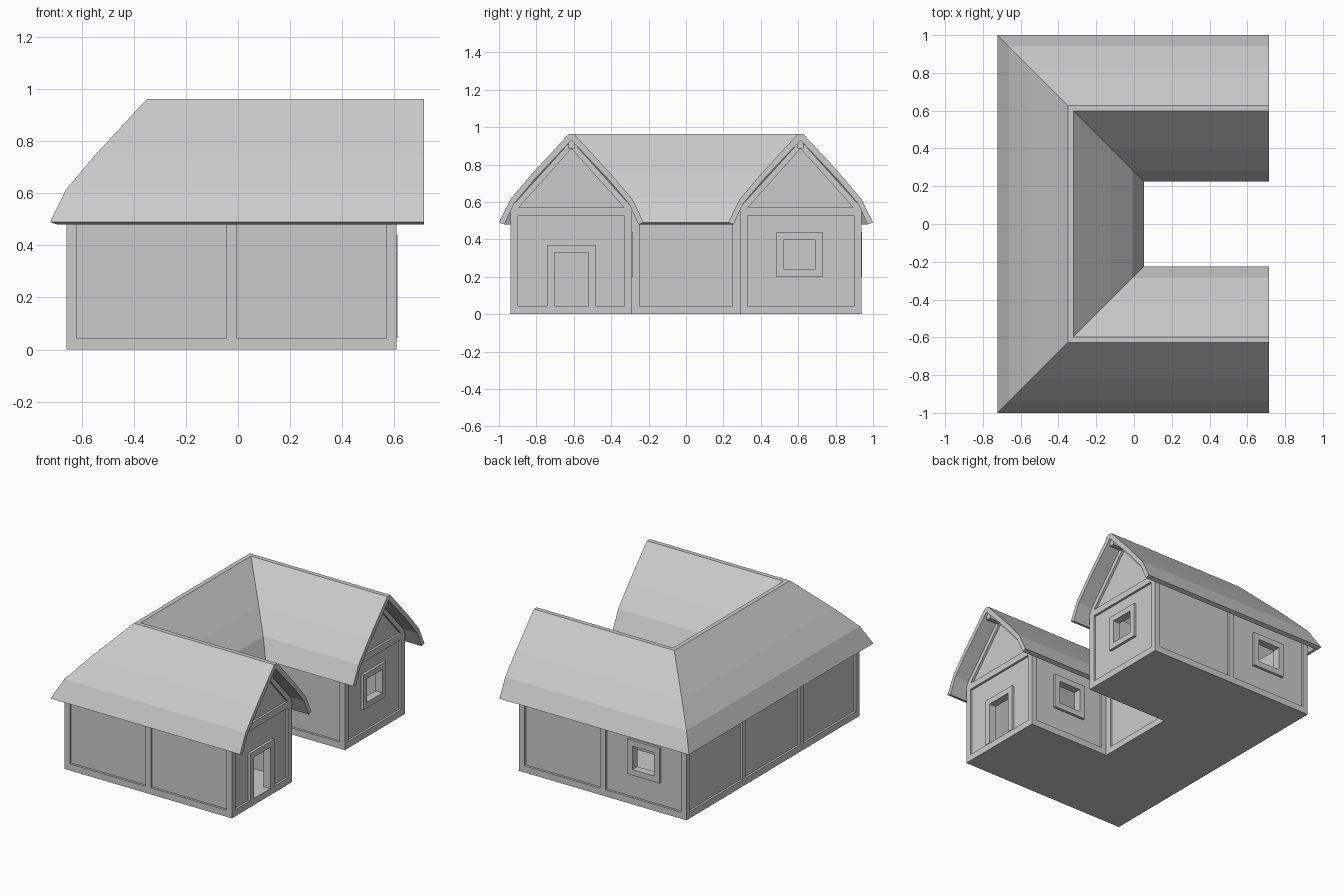
import bpy, bmesh
from mathutils import Vector

if "Cube" in bpy.data.objects:
    bpy.data.objects.remove(bpy.data.objects["Cube"])

grey = bpy.data.materials.new("plain grey")
grey.diffuse_color = (0.6, 0.6, 0.6, 1)
grey.use_nodes = True
grey.node_tree.nodes["Principled BSDF"].inputs["Base Color"].default_value = grey.diffuse_color

RIDGE_Y, RIDGE_X = 0.6125, -0.335   # centre lines of wings and rear range
HALF = 0.325                        # half width of each range
END_X = 0.61                        # gable wall plane
BASE, BEAM, TOP = 0.045, 0.525, 0.57
RECESS, THICK = 0.015, 0.05


def finish(name, bm):
    bmesh.ops.recalc_face_normals(bm, faces=bm.faces)
    me = bpy.data.meshes.new(name)
    bm.to_mesh(me)
    bm.free()
    me.materials.append(grey)
    ob = bpy.data.objects.new(name, me)
    bpy.context.collection.objects.link(ob)
    return ob


def prism(bm, pts, offset):
    """Extrude a planar polygon by an offset vector."""
    a = [bm.verts.new(p) for p in pts]
    b = [bm.verts.new(Vector(p) + Vector(offset)) for p in pts]
    n = len(pts)
    bm.faces.new(a)
    bm.faces.new(b[::-1])
    for i in range(n):
        j = (i + 1) % n
        bm.faces.new((a[j], a[i], b[i], b[j]))


def wall(name, p0, p1, mids=(), opening=None, end_post=False):
    """Timber framed wall between two plan points, outside on the right."""
    p0, p1 = Vector((*p0, 0)), Vector((*p1, 0))
    length = (p1 - p0).length
    u = (p1 - p0).normalized()
    n = Vector((u.y, -u.x, 0))

    def box(bm, u0, u1, z0, z1, d0, d1):
        if u1 - u0 < 1e-4 or z1 - z0 < 1e-4:
            return
        pts = [p0 + u * a - n * d0 + Vector((0, 0, z))
               for a, z in ((u0, z0), (u1, z0), (u1, z1), (u0, z1))]
        prism(bm, pts, -n * (d1 - d0))

    # recessed panels, split around the opening
    bm = bmesh.new()
    if opening:
        c, w, z0, z1 = opening
        a, b = c - w / 2, c + w / 2
        for r in ((RECESS, a, BASE, TOP), (b, length - RECESS, BASE, TOP),
                  (a, b, BASE, z0), (a, b, z1, TOP)):
            box(bm, *r, RECESS, THICK)
    else:
        box(bm, RECESS, length - RECESS, BASE, TOP, RECESS, THICK)
    finish(name + "_panel", bm)

    # posts and top beam
    bm = bmesh.new()
    starts = [0] + [m - 0.02 for m in mids] + ([length - 0.04] if end_post else [])
    for s in starts:
        box(bm, s, s + 0.04, BASE, BEAM, 0, 0.04)
    box(bm, 0, length, BEAM, TOP, 0, 0.04)
    finish(name + "_timbers", bm)

    # trim around the opening
    if opening:
        bm = bmesh.new()
        t = 0.04
        box(bm, a - t, a, max(BASE, z0 - t), z1 + t, -0.003, 0.03)
        box(bm, b, b + t, max(BASE, z0 - t), z1 + t, -0.003, 0.03)
        box(bm, a, b, z1, z1 + t, -0.003, 0.03)
        if z0 > BASE:
            box(bm, a, b, z0 - t, z0, -0.003, 0.03)
        finish(name + "_opening_trim", bm)


# plan outline, counter-clockwise
OUT, INN = RIDGE_Y + HALF, RIDGE_Y - HALF
XB, XI = RIDGE_X - HALF, RIDGE_X + HALF
A, B, C, D = (XB, -OUT), (END_X, -OUT), (END_X, -INN), (XI, -INN)
E, F, G, H = (XI, INN), (END_X, INN), (END_X, OUT), (XB, OUT)

# floor slab
bm = bmesh.new()
prism(bm, [(*p, 0) for p in (A, B, C, D, E, F, G, H)], (0, 0, BASE))
finish("floor_slab", bm)

# walls
WIN = (0.165, 0.24, 0.40)
wall("front_wall", A, B, mids=(0.635,))
wall("door_gable_wall", B, C, opening=(0.325, 0.18, BASE, 0.33))
wall("court_front_wall", C, D, opening=(0.315, *WIN), end_post=True)
wall("court_rear_wall", D, E, end_post=True)
wall("court_back_wall", E, F)
wall("window_gable_wall", F, G, opening=(0.32, *WIN))
wall("back_wall", G, H, mids=(0.635,), opening=(0.945, *WIN))
wall("left_wall", H, A, mids=(0.625, 1.25))

# gable triangles, sloping timbers and ridge beams
for side, label in ((-1, "front"), (1, "back")):
    c = side * RIDGE_Y
    bm = bmesh.new()
    x = END_X - RECESS
    prism(bm, [(x, c - 0.31, TOP), (x, c + 0.31, TOP), (x, c, 0.92)], (-0.035, 0, 0))
    finish(label + "_gable_panel", bm)
    bm = bmesh.new()
    for s in (-1, 1):
        prism(bm, [(END_X, c + s * d, z) for d, z in
                   ((HALF, TOP), (0.282, TOP), (0, 0.885), (0, 0.93))], (-0.04, 0, 0))
    finish(label + "_gable_rafters", bm)
    bm = bmesh.new()
    prism(bm, [(RIDGE_X, c + dy, z) for dy, z in
               ((-0.016, 0.885), (0.016, 0.885), (0.016, 0.935), (-0.016, 0.935))],
          (0.70 - RIDGE_X, 0, 0))
    finish(label + "_ridge_beam", bm)

# roof: one cross-section swept round the U with mitred corners
outer = [(0.387, 0.49), (0.326, 0.615), (0.21, 0.752), (0.015, 0.963)]
inner = [(0.0, 0.93), (0.20, 0.718), (0.308, 0.59), (0.358, 0.48)]
section = ([(d, z) for d, z in outer] + [(-d, z) for d, z in outer[::-1]]
           + [(-d, z) for d, z in inner[:0:-1]] + inner)
bm = bmesh.new()
rings = [[], [], [], []]
for d, z in section:
    y, x = RIDGE_Y + d, RIDGE_X - d
    for ring, p in zip(rings, ((0.715, -y), (x, -y), (x, y), (0.715, y))):
        ring.append(bm.verts.new((*p, z)))
n = len(section)
for r0, r1 in zip(rings, rings[1:]):
    for i in range(n):
        j = (i + 1) % n
        bm.faces.new((r0[i], r0[j], r1[j], r1[i]))
bm.faces.new(rings[0])
bm.faces.new(rings[-1][::-1])
finish("roof", bm)
